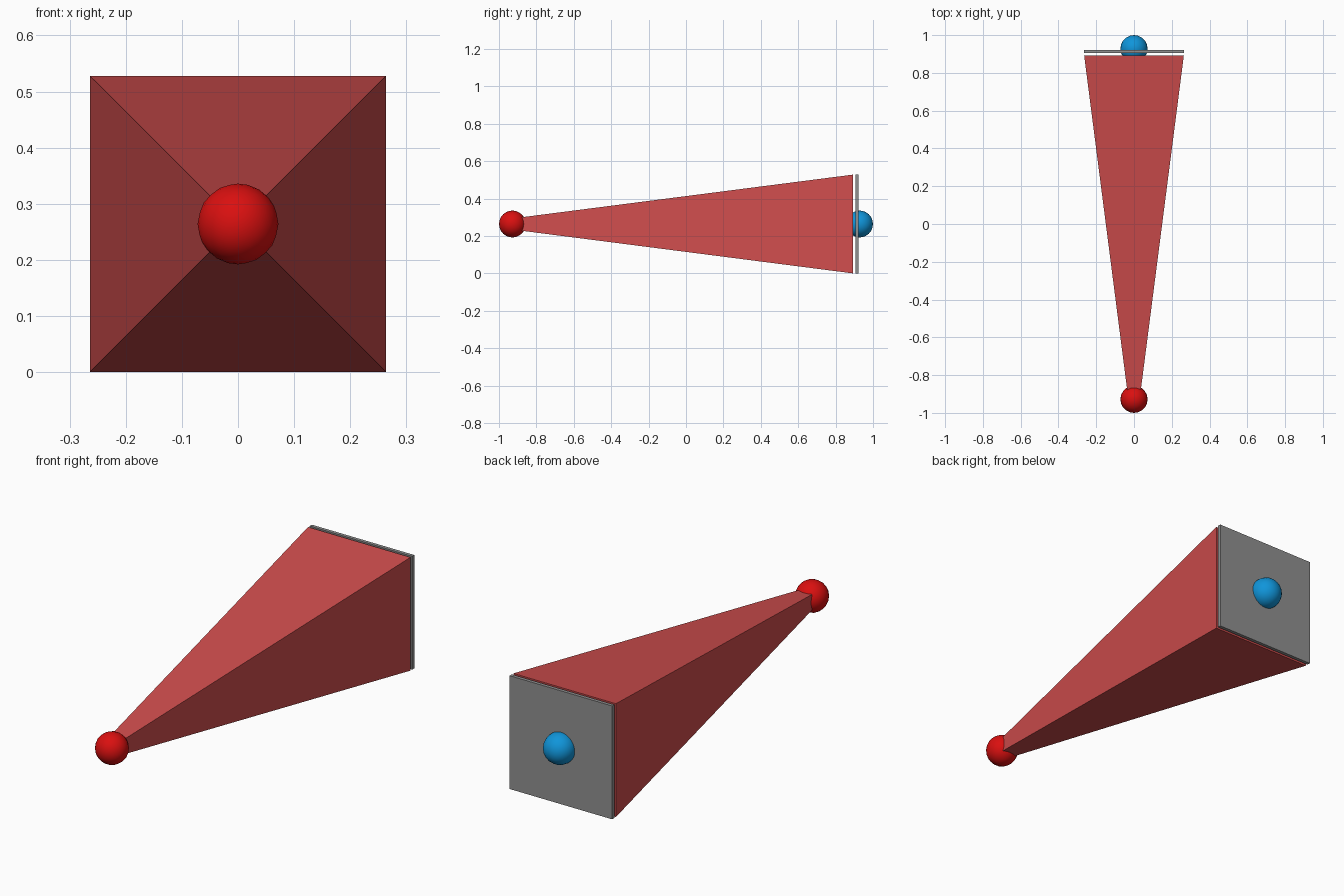
import bpy, bmesh
from mathutils import Matrix

if "Cube" in bpy.data.objects:
    bpy.data.objects.remove(bpy.data.objects["Cube"])

CZ = 0.264      # height of the central axis
HALF = 0.264    # half width of the wide end


def material(name, rgb):
    m = bpy.data.materials.new(name)
    m.diffuse_color = (*rgb, 1.0)
    m.use_nodes = True
    m.node_tree.nodes["Principled BSDF"].inputs["Base Color"].default_value = m.diffuse_color
    return m


soft_red = material("soft red", (0.63, 0.075, 0.075))
bright_red = material("bright red", (0.70, 0.005, 0.005))
blue = material("blue", (0.005, 0.30, 0.70))
grey = material("grey", (0.28, 0.28, 0.28))


def block(name, y0, half0, y1, half1, mat):
    """Square-section block along y, tapering from half0 to half1."""
    bm = bmesh.new()
    rings = []
    for y, h in ((y0, half0), (y1, half1)):
        rings.append([bm.verts.new((sx * h, y, CZ + sz * h))
                      for sx, sz in ((-1, -1), (1, -1), (1, 1), (-1, 1))])
    a, b = rings
    bm.faces.new(a)
    bm.faces.new(b[::-1])
    for i in range(4):
        j = (i + 1) % 4
        bm.faces.new((a[i], b[i], b[j], a[j]))
    bmesh.ops.recalc_face_normals(bm, faces=bm.faces)
    finish(bm, name, mat)


def ball(name, y, radius, mat):
    bm = bmesh.new()
    bmesh.ops.create_icosphere(bm, subdivisions=3, radius=radius,
                               matrix=Matrix.Translation((0, y, CZ)))
    for f in bm.faces:
        f.smooth = True
    finish(bm, name, mat)


def finish(bm, name, mat):
    me = bpy.data.meshes.new(name)
    bm.to_mesh(me)
    bm.free()
    me.materials.append(mat)
    ob = bpy.data.objects.new(name, me)
    bpy.context.collection.objects.link(ob)


# Tapered body, narrow end at the front
block("tapered_body", -0.895, 0.034, 0.893, HALF, soft_red)
# Thin plate behind the wide end
block("back_plate", 0.905, HALF, 0.921, HALF, grey)
# Balls at both ends
ball("front_ball", -0.928, 0.072, bright_red)
ball("back_ball", 0.928, 0.072, blue)
